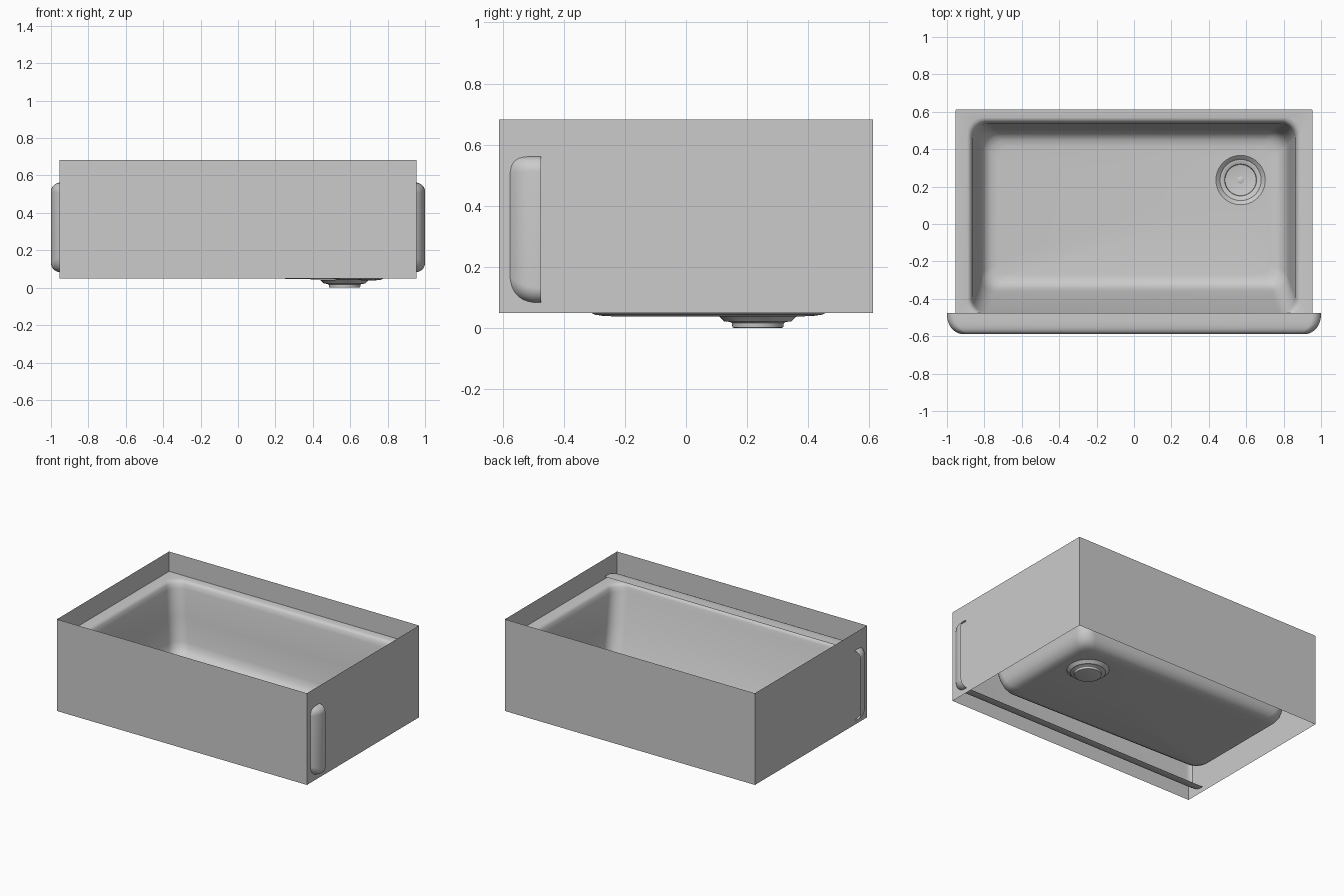
import bpy, bmesh, math

if "Cube" in bpy.data.objects:
    bpy.data.objects.remove(bpy.data.objects["Cube"])

mat = bpy.data.materials.new("light grey ceramic")
mat.diffuse_color = (0.6, 0.6, 0.6, 1)
mat.use_nodes = True
mat.node_tree.nodes["Principled BSDF"].inputs["Base Color"].default_value = mat.diffuse_color


def rrect(u0, u1, v0, v1, r, n=10):
    """Counter-clockwise rounded rectangle; r equal to half the size gives a circle."""
    pts = []
    centres = [(u1 - r, v1 - r), (u0 + r, v1 - r), (u0 + r, v0 + r), (u1 - r, v0 + r)]
    for c, (cu, cv) in enumerate(centres):
        for i in range(n + 1):
            a = math.pi / 2 * (c + i / n)
            pts.append((cu + r * math.cos(a), cv + r * math.sin(a)))
    return pts


def loft(name, rings, cap=False, angle=35):
    bm = bmesh.new()
    loops = [[bm.verts.new(p) for p in ring] for ring in rings]
    for a, b in zip(loops, loops[1:]):
        for i in range(len(a)):
            j = (i + 1) % len(a)
            bm.faces.new((a[i], a[j], b[j], b[i]))
    if cap:
        bm.faces.new(loops[-1])
    bmesh.ops.remove_doubles(bm, verts=bm.verts, dist=0.0001)
    me = bpy.data.meshes.new(name)
    bm.to_mesh(me)
    bm.free()
    me.materials.append(mat)
    ob = bpy.data.objects.new(name, me)
    bpy.context.collection.objects.link(ob)
    bpy.ops.object.select_all(action='DESELECT')
    ob.select_set(True)
    bpy.context.view_layer.objects.active = ob
    bpy.ops.object.shade_smooth_by_angle(angle=math.radians(angle))
    return ob


# Drain position and the floor's fall towards it
DX, DY = 0.57, 0.235


def tilt(x, z):
    return z - 0.022 * (x - 0.14) * max(0, 1 - z / 0.5)


def circle(r, z):
    return [(x, y, z) for x, y in rrect(DX - r, DX + r, DY - r, DY + r, r)]


# Open cabinet box: four thin walls
corners = [(-0.955, -0.612), (0.955, -0.612), (0.955, 0.612), (-0.955, 0.612)]
loft("cabinet_box", [[(x, y, z) for x, y in corners] for z in (0.05, 0.683)])

# Basin: rim, rolled edge, steep walls (front one leaning), rounded floor edge
sections = [  # z, half width, front y, back y, corner radius
    (0.547, 0.954, -0.505, 0.611, 0.002),
    (0.547, 0.892, -0.492, 0.568, 0.085),
    (0.543, 0.879, -0.487, 0.555, 0.085),
    (0.530, 0.869, -0.482, 0.545, 0.085),
    (0.500, 0.862, -0.476, 0.538, 0.085),
    (0.300, 0.840, -0.415, 0.520, 0.085),
    (0.140, 0.822, -0.362, 0.504, 0.085),
    (0.100, 0.812, -0.345, 0.494, 0.085),
    (0.070, 0.792, -0.325, 0.474, 0.080),
    (0.055, 0.765, -0.300, 0.447, 0.075),
    (0.050, 0.730, -0.270, 0.415, 0.070),
]
rings = [[(x, y, tilt(x, z)) for x, y in rrect(-hw, hw, y0, y1, r)]
         for z, hw, y0, y1, r in sections]
rings.append([(x, y, tilt(x, 0.050)) for x, y, z in circle(0.132, 0)])
loft("basin", rings, angle=50)

# Drain cup stepping down below the floor
drain = [(0.132, 0.042), (0.122, 0.034), (0.110, 0.022), (0.090, 0.020),
         (0.085, 0.016), (0.083, 0.002), (0.078, 0.0005), (0.001, 0.0)]
loft("drain_cup", [circle(r, z) for r, z in drain], cap=True)
loft("drain_button", [circle(r, z) for r, z in
                      [(0.018, 0.001), (0.018, 0.006), (0.014, 0.008)]], cap=True)

# Apron front: hollow shell, open at the back, softly rounded towards the front
BACK, FRONT = -0.475, -0.588
rings = []
for y in (BACK, BACK - 0.01):
    rings.append([(x, y, z) for x, z in rrect(-1, 1, 0.083, 0.562, 0.05)])
steps = 10
for i in range(1, steps + 1):
    a = math.pi / 2 * i / steps
    inset = 1 - math.cos(a)
    y = BACK - 0.01 + (FRONT - BACK + 0.01) * math.sin(a)
    side, low, top = 0.085 * inset, 0.07 * inset, 0.035 * inset ** 2
    rings.append([(x, y, z) for x, z in
                  rrect(-1 + side, 1 - side, 0.083 + low, 0.562 - top, 0.05)])
loft("apron_front", rings, cap=True)
